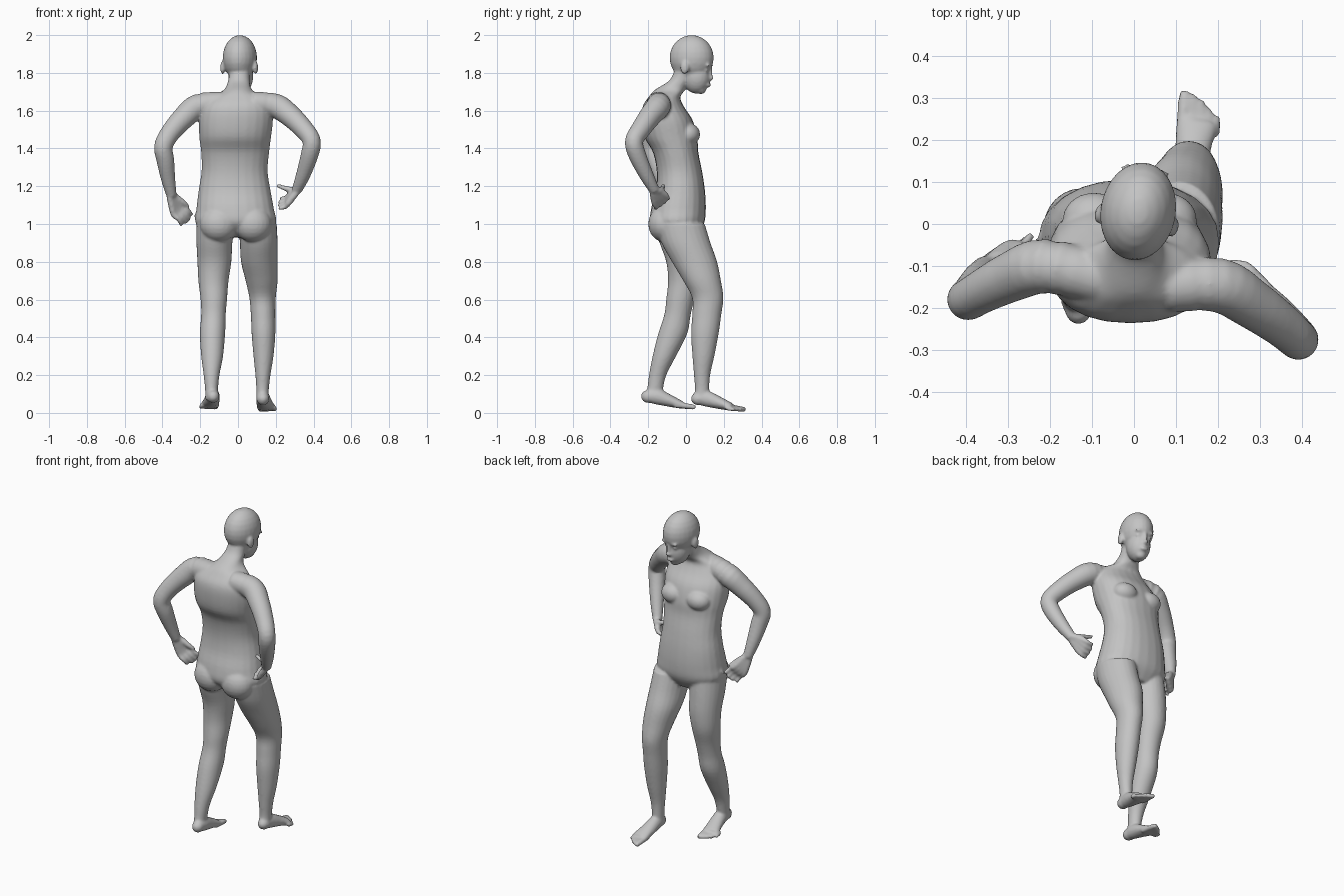
import bpy
import bmesh
from math import sin, cos, pi, radians, copysign
from mathutils import Vector, Matrix

default_cube = bpy.data.objects.get("Cube")
if default_cube:
    bpy.data.objects.remove(default_cube, do_unlink=True)

SEGMENTS = 24
STEPS = 4
bm = bmesh.new()


def smooth_path(rings):
    """Catmull-Rom interpolation of every value in a list of rings."""
    rings = [Vector(ring) for ring in rings]
    padded = [rings[0]] + rings + [rings[-1]]
    result = []
    for before, start, end, after in zip(padded, padded[1:], padded[2:], padded[3:]):
        for step in range(STEPS):
            t = step / STEPS
            tangent_in = (end - before) / 2
            tangent_out = (after - start) / 2
            result.append(start.lerp(end, t * t * (3 - 2 * t))
                          + tangent_in * (t * (1 - t) ** 2)
                          - tangent_out * (t * t * (1 - t)))
    return result + [rings[-1]]


def squared(value, power):
    return copysign(abs(value) ** power, value)


def loft(rings, flat=False, power=1.0):
    """Skin elliptical rings (x, y, z, half width, half depth).
    Flat rings stay horizontal, the others turn to follow the path."""
    path = smooth_path(rings)
    loops = []
    for i, ring in enumerate(path):
        centre = Vector(ring[:3])
        across, depth = Vector((1, 0, 0)), Vector((0, 1, 0))
        if not flat:
            ahead = Vector(path[min(i + 1, len(path) - 1)][:3])
            behind = Vector(path[max(i - 1, 0)][:3])
            along = (ahead - behind).normalized()
            across = (across - along * across.dot(along)).normalized()
            depth = along.cross(across)
        loop = []
        for k in range(SEGMENTS):
            angle = 2 * pi * k / SEGMENTS
            loop.append(bm.verts.new(centre
                                     + across * ring[3] * squared(cos(angle), power)
                                     + depth * ring[4] * squared(sin(angle), power)))
        loops.append(loop)
    faces = [bm.faces.new(loops[0][::-1]), bm.faces.new(loops[-1])]
    for low, high in zip(loops, loops[1:]):
        for k in range(SEGMENTS):
            n = (k + 1) % SEGMENTS
            faces.append(bm.faces.new((low[k], low[n], high[n], high[k])))
    bmesh.ops.recalc_face_normals(bm, faces=faces)


def tube(points):
    """Round limb through points (x, y, z, radius)."""
    loft([(*point, point[-1]) for point in points])


def ball(centre, radii, frame=Matrix()):
    matrix = frame @ Matrix.Translation(centre) @ Matrix.Diagonal((*radii, 1))
    bmesh.ops.create_uvsphere(bm, u_segments=SEGMENTS, v_segments=SEGMENTS // 2,
                              radius=1, matrix=matrix)


# Torso and neck
loft([
    (-.015, -.03, .93, .12, .08),
    (-.012, -.045, 1, .21, .14),
    (-.015, -.04, 1.08, .205, .145),
    (-.018, -.03, 1.18, .19, .13),
    (-.018, -.035, 1.28, .175, .12),
    (-.015, -.055, 1.38, .18, .12),
    (-.015, -.08, 1.46, .19, .14),
    (-.01, -.1, 1.55, .195, .135),
    (-.005, -.12, 1.62, .18, .11),
    (0, -.115, 1.67, .14, .085),
    (0, -.085, 1.71, .075, .08),
    (.005, -.03, 1.76, .057, .058),
    (.01, 0, 1.82, .055, .058),
], flat=True, power=.9)

# Chest and seat
for side in (-1, 1):
    ball((side * .085 - .01, .01, 1.475), (.075, .065, .06))
    ball((side * .09 - .012, -.115, 1), (.1, .085, .095))

# Trailing leg
loft([
    (-.12, -.05, 1, .1, .12),
    (-.125, -.03, .9, .095, .11),
    (-.125, -.01, .8, .09, .095),
    (-.13, -.01, .7, .08, .085),
    (-.128, -.03, .6, .07, .075),
    (-.13, -.045, .52, .065, .07),
    (-.135, -.07, .42, .067, .077),
    (-.137, -.115, .3, .058, .062),
    (-.14, -.15, .2, .042, .046),
    (-.14, -.165, .12, .034, .042),
    (-.14, -.18, .07, .034, .045),
], flat=True)

# Leading leg
loft([
    (.105, -.03, 1, .1, .13),
    (.11, 0, .9, .1, .13),
    (.113, .045, .8, .097, .12),
    (.125, .085, .7, .085, .1),
    (.13, .115, .61, .07, .083),
    (.133, .11, .52, .065, .077),
    (.135, .1, .42, .063, .073),
    (.135, .092, .3, .053, .058),
    (.132, .085, .2, .04, .043),
    (.13, .085, .12, .033, .038),
    (.13, .08, .07, .034, .045),
], flat=True)


def foot(side, heel_y, lift):
    """Sole, heel and five toes, with the big toe on the inside."""
    def place(x, y, z, *sizes):
        return (side * x, heel_y + y, lift + z, *sizes)

    ball(place(.132, .04, .075), (.034, .042, .035))
    loft([place(.132, .03, .075, .03, .03),
          place(.133, .08, .075, .037, .042),
          place(.14, .15, .052, .043, .032),
          place(.15, .215, .03, .05, .02)])
    for toe in range(5):
        x = .114 + toe * .019
        radius = .015 - toe * .001
        tip = .288 - toe * .007 - toe * toe * .002
        tube([place(x, .18, .03, radius), place(x + .005, tip - .03, .022, radius),
              place(x + .006, tip, .016, radius * .8)])


foot(1, .028, 0)
foot(-1, -.237, .012)

# Arms, hands set on the hips
tube([
    (-.08, -.13, 1.64, .06), (-.21, -.1, 1.625, .066), (-.29, -.125, 1.56, .06),
    (-.36, -.16, 1.48, .052), (-.395, -.18, 1.41, .049), (-.385, -.165, 1.34, .047),
    (-.37, -.13, 1.24, .038), (-.352, -.1, 1.15, .027),
])
tube([
    (.08, -.15, 1.64, .06), (.2, -.145, 1.625, .065), (.28, -.19, 1.57, .059),
    (.35, -.24, 1.5, .052), (.39, -.275, 1.44, .048), (.38, -.26, 1.37, .047),
    (.345, -.21, 1.26, .038), (.31, -.165, 1.175, .027),
])


def hand(wrist, knuckles, tips, spread, thumb_tip):
    """Palm as four merged rays, each carrying on into a bent finger."""
    wrist, knuckles, tips = Vector(wrist), Vector(knuckles), Vector(tips)
    spread, thumb_tip = Vector(spread), Vector(thumb_tip)
    bulge = (tips - wrist).cross(spread).normalized() * .012
    for finger in (-1.5, -.5, .5, 1.5):
        base = knuckles + spread * finger
        end = tips + spread * finger * 1.3 - (tips - knuckles) * abs(finger) * .1
        middle = (base + end) / 2 + bulge
        tube([(*(wrist + spread * finger * .4), .018), (*base, .017),
              (*middle, .0125), (*end, .01)])
    root = wrist.lerp(knuckles, .3) + spread
    tube([(*wrist, .018), (*root, .018),
          (*(root.lerp(thumb_tip, .55) + bulge * .5), .014), (*thumb_tip, .01)])


hand((-.352, -.1, 1.15), (-.32, -.07, 1.075), (-.262, -.04, 1.01),
     (.014, .01, .014), (-.262, -.05, 1.09))
hand((.31, -.165, 1.175), (.272, -.14, 1.135), (.208, -.125, 1.105),
     (.002, .018, .014), (.205, -.12, 1.205))

# Head, turned a little to one side
head = Matrix.Translation((.01, .03, 1.88)) @ Matrix.Rotation(radians(-10), 4, "Z")
ball((0, 0, 0), (.09, .118, .12), head)              # skull
ball((0, .025, -.1), (.066, .075, .09), head)        # face
ball((0, .05, -.165), (.032, .028, .028), head)      # chin
ball((0, .09, -.145), (.024, .014, .012), head)      # lips
ball((0, .1, -.075), (.01, .014, .04), head)         # nose bridge
ball((0, .104, -.108), (.016, .015, .012), head)     # nose tip
for side in (-1, 1):
    ball((side * .034, .097, -.04), (.028, .011, .009), head)    # brow
    ball((side * .033, .085, -.066), (.016, .01, .008), head)    # eyelid
    ball((side * .089, -.022, -.052), (.012, .024, .036), head)  # ear

# Skin material
skin = bpy.data.materials.new("plain_grey")
skin.use_nodes = True
grey = (.55, .55, .55, 1)
skin.diffuse_color = grey
skin.node_tree.nodes["Principled BSDF"].inputs["Base Color"].default_value = grey

# Fuse the parts into one continuous figure
mesh = bpy.data.meshes.new("standing_figure")
bm.to_mesh(mesh)
bm.free()
mesh.materials.append(skin)
figure = bpy.data.objects.new("standing_figure", mesh)
bpy.context.collection.objects.link(figure)
fuse = figure.modifiers.new("fuse", "REMESH")
fuse.mode = "VOXEL"
fuse.voxel_size = .0075
fuse.use_smooth_shade = True
soften = figure.modifiers.new("soften", "SMOOTH")
soften.factor = .5
soften.iterations = 5
